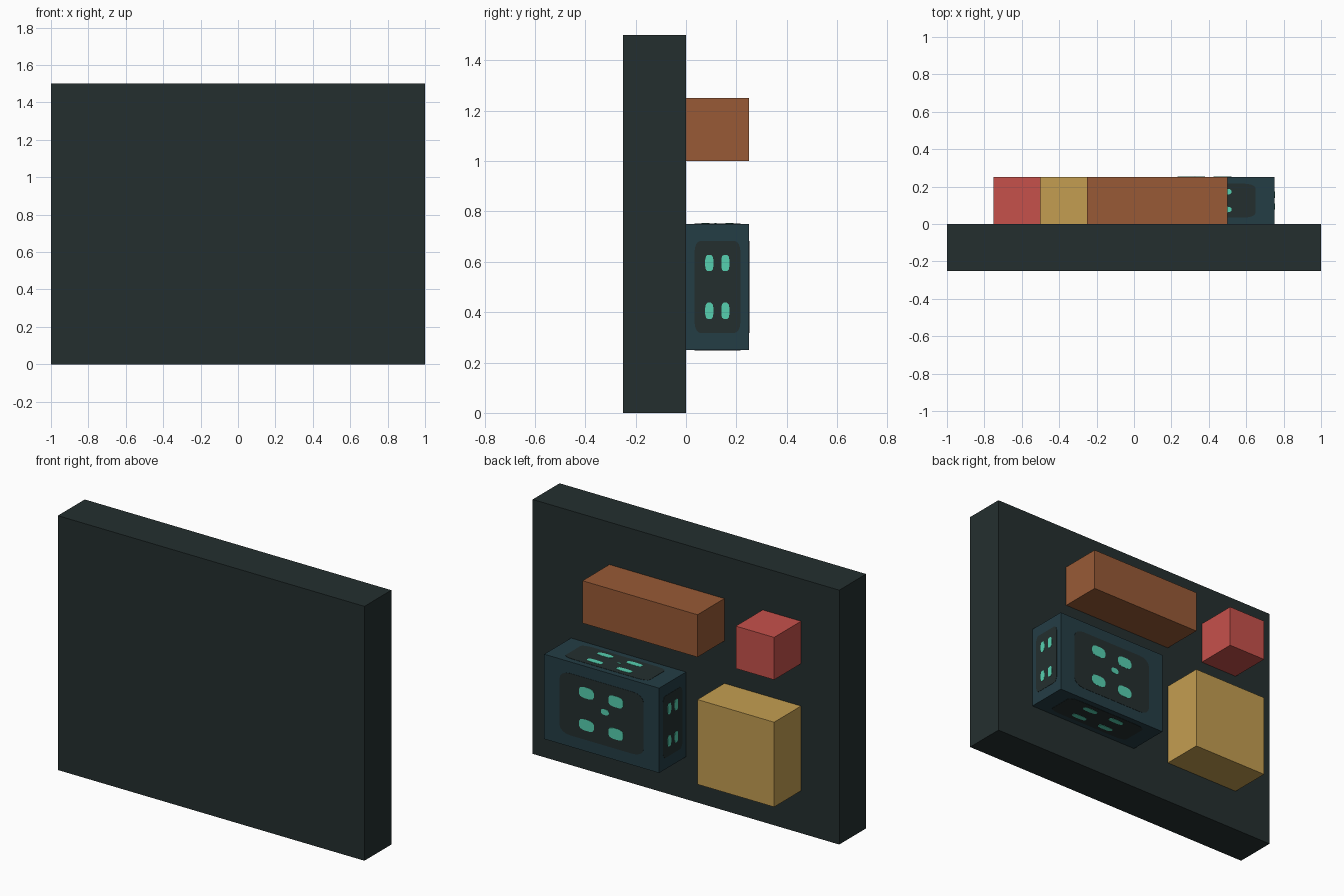
import bpy, bmesh, math
from mathutils import Vector

if "Cube" in bpy.data.objects:
    bpy.data.objects.remove(bpy.data.objects["Cube"])


def material(name, rgb):
    def lin(c):
        c /= 255
        return c / 12.92 if c <= 0.04045 else ((c + 0.055) / 1.055) ** 2.4
    m = bpy.data.materials.new(name)
    m.diffuse_color = (*[lin(c) for c in rgb], 1)
    m.use_nodes = True
    m.node_tree.nodes["Principled BSDF"].inputs["Base Color"].default_value = m.diffuse_color
    return m


CHARCOAL = material("charcoal", (36, 47, 47))
BROWN = material("copper_brown", (152, 90, 54))
TEAL = material("dark_teal", (36, 61, 69))
MINT = material("mint", (86, 208, 176))
GOLD = material("gold", (196, 158, 81))
RED = material("red", (198, 81, 75))


def finish(bm, name, mat):
    bmesh.ops.recalc_face_normals(bm, faces=bm.faces)
    me = bpy.data.meshes.new(name)
    bm.to_mesh(me)
    bm.free()
    me.materials.append(mat)
    ob = bpy.data.objects.new(name, me)
    bpy.context.collection.objects.link(ob)
    return ob


def box(name, lo, hi, mat):
    bm = bmesh.new()
    bmesh.ops.create_cube(bm, size=1)
    for v in bm.verts:
        v.co = [a + (c + 0.5) * (b - a) for a, b, c in zip(lo, hi, v.co)]
    return finish(bm, name, mat)


def plate(bm, face, centre, size, radius, depth, seg):
    """Thin rounded rectangle in the 0..1 coordinates of a box face."""
    origin, u, v = (Vector(p) for p in face)
    n = u.cross(v).normalized()
    ring = []
    for i, (sx, sy) in enumerate([(1, 1), (-1, 1), (-1, -1), (1, -1)]):
        for k in range(seg + 1):
            a = (i + k / seg) * math.pi / 2
            s = centre[0] + sx * (size[0] / 2 - radius) + radius * math.cos(a)
            t = centre[1] + sy * (size[1] / 2 - radius) + radius * math.sin(a)
            ring.append(origin + u * s + v * t)
    low = [bm.verts.new(p) for p in ring]
    top = [bm.verts.new(p + n * depth) for p in ring]
    bm.faces.new(top)
    for i in range(len(ring)):
        j = (i + 1) % len(ring)
        bm.faces.new((low[i], low[j], top[j], top[i]))


# Upright slab with four blocks on its back
box("slab", (-1, -0.25, 0), (1, 0, 1.5), CHARCOAL)
box("long_block", (-0.25, 0, 1), (0.5, 0.25, 1.25), BROWN)
box("small_cube", (-0.75, 0, 1), (-0.5, 0.25, 1.25), RED)
box("square_block", (-0.75, 0, 0.25), (-0.25, 0.25, 0.75), GOLD)
box("light_block", (0, 0, 0.25), (0.75, 0.25, 0.75), TEAL)

# Visible faces of the light block: origin, u axis, v axis, centre dot size
FACES = {
    "back": ((0.75, 0.25, 0.25), (-0.75, 0, 0), (0, 0, 0.5), 0.07),
    "top": ((0.75, 0.25, 0.75), (-0.75, 0, 0), (0, -0.25, 0), 0.03),
    "bottom": ((0, 0.25, 0.25), (0.75, 0, 0), (0, -0.25, 0), 0),
    "right": ((0.75, 0, 0.25), (0, 0.25, 0), (0, 0, 0.5), 0),
    "left": ((0, 0.25, 0.25), (0, -0.25, 0), (0, 0, 0.5), 0),
}
for side, (o, u, v, dot) in FACES.items():
    face = (o, u, v)
    # Dark rounded panel
    bm = bmesh.new()
    plate(bm, face, (0.5, 0.5), (0.73, 0.73), 0.09, 0.0015, 4)
    finish(bm, side + "_panel", CHARCOAL)
    # Four lights and the centre dot
    bm = bmesh.new()
    for s in (0.37, 0.625):
        for t in (0.31, 0.69):
            plate(bm, face, (s, t), (0.13, 0.13), 0.04, 0.003, 2)
    if dot:
        plate(bm, face, (0.53, 0.53), (dot, dot), dot * 0.35, 0.003, 2)
    finish(bm, side + "_lights", MINT)
